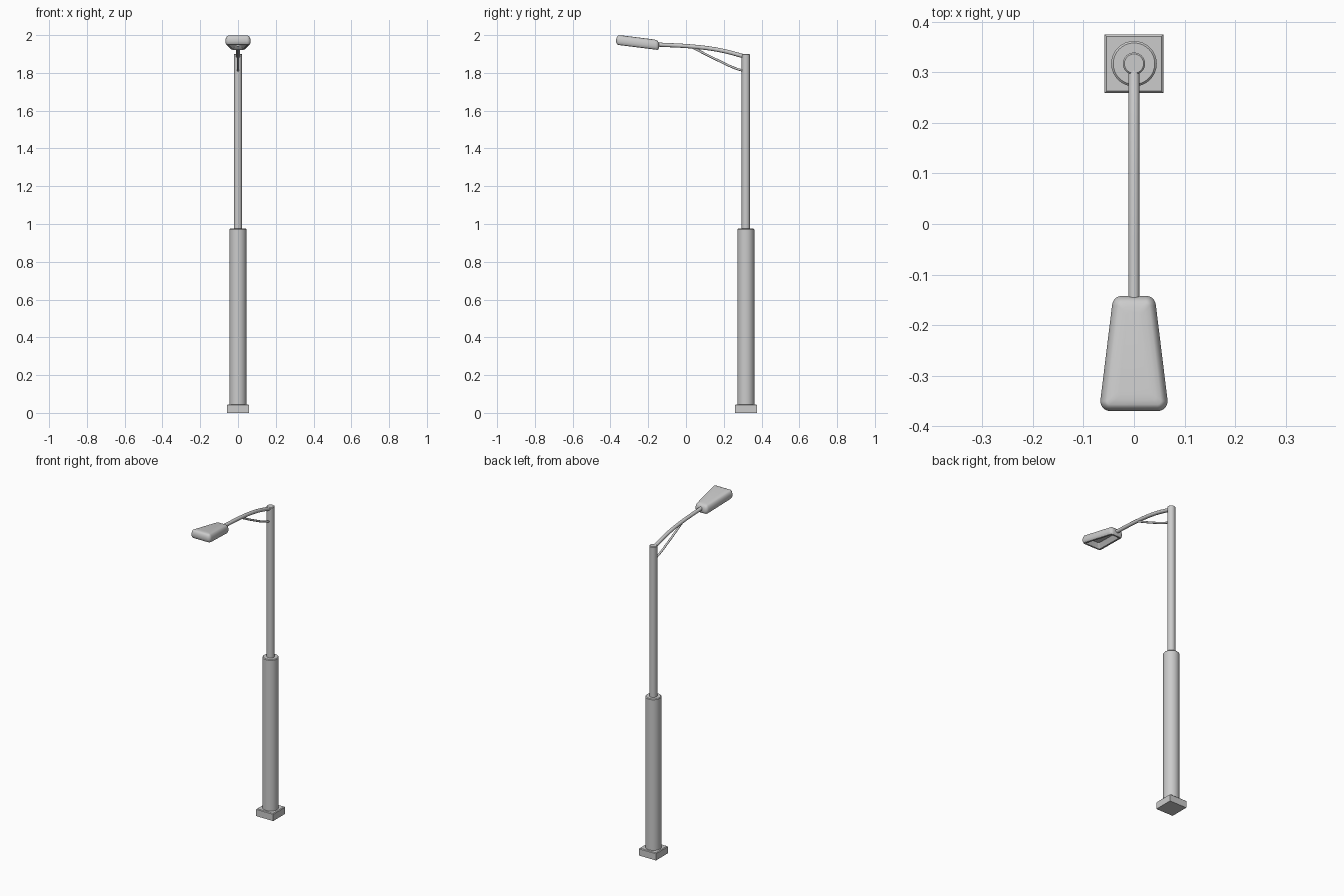
import bpy, bmesh, math

if "Cube" in bpy.data.objects:
    bpy.data.objects.remove(bpy.data.objects["Cube"])

POLE_Y = 0.317


def make_object(name, bm, smooth=True):
    bmesh.ops.recalc_face_normals(bm, faces=bm.faces)
    mesh = bpy.data.meshes.new(name)
    bm.to_mesh(mesh)
    bm.free()
    ob = bpy.data.objects.new(name, mesh)
    bpy.context.collection.objects.link(ob)
    bpy.ops.object.select_all(action='DESELECT')
    ob.select_set(True)
    bpy.context.view_layer.objects.active = ob
    if smooth:
        bpy.ops.object.shade_smooth_by_angle(angle=math.radians(35))
    return ob


def skin(name, loops, smooth=True):
    """Bridge a stack of equal-length point loops and cap both ends."""
    bm = bmesh.new()
    rings = [[bm.verts.new(p) for p in loop] for loop in loops]
    n = len(rings[0])
    for a, b in zip(rings, rings[1:]):
        for i in range(n):
            j = (i + 1) % n
            bm.faces.new((a[i], a[j], b[j], b[i]))
    bm.faces.new(rings[0])
    bm.faces.new(rings[-1])
    return make_object(name, bm, smooth)


def column(name, profile, sides=32):
    """Turned post from (radius, height) pairs."""
    angles = [2 * math.pi * i / sides for i in range(sides)]
    return skin(name, [[(r * math.cos(a), POLE_Y + r * math.sin(a), z)
                        for a in angles] for r, z in profile])


def tube(name, path, radius):
    """Round bar along a smooth path of (y, z) points."""
    cu = bpy.data.curves.new(name, 'CURVE')
    cu.dimensions = '3D'
    cu.bevel_depth = radius
    cu.bevel_resolution = 4
    cu.use_fill_caps = True
    sp = cu.splines.new('BEZIER')
    sp.resolution_u = 8
    sp.bezier_points.add(len(path) - 1)
    for bp, (y, z) in zip(sp.bezier_points, path):
        bp.co = (0, y, z)
        bp.handle_left_type = bp.handle_right_type = 'AUTO'
    ob = bpy.data.objects.new(name, cu)
    bpy.context.collection.objects.link(ob)
    bpy.ops.object.select_all(action='DESELECT')
    ob.select_set(True)
    bpy.context.view_layer.objects.active = ob
    bpy.ops.object.convert(target='MESH')
    bpy.ops.object.shade_smooth_by_angle(angle=math.radians(35))


def head_loop(inset, t):
    """Rounded trapezoid outline of the lamp head, tilted up to the front."""
    front, back = -0.37, -0.142
    r = max(0.02 - inset, 0.007)
    pts = []
    for sx, sy, start in ((1, 1, 0), (-1, 1, 90), (-1, -1, 180), (1, -1, 270)):
        cy = back - inset - r if sy > 0 else front + inset + r
        f = (back - cy) / (back - front)
        cx = sx * (0.041 + 0.028 * f - inset - r)
        for k in range(6):
            a = math.radians(start + 18 * k)
            x, y = cx + r * math.cos(a), cy + r * math.sin(a)
            pts.append((x, y, 1.935 + t - 0.125 * (y + 0.257)))
    return pts


# Square foot with a chamfered top
def square(h, z):
    return [(sx * h, POLE_Y + sy * h, z)
            for sx, sy in ((1, 1), (-1, 1), (-1, -1), (1, -1))]


skin("base_plate", [square(0.058, 0), square(0.058, 0.041), square(0.054, 0.045)], False)

# Stepped pole
column("lower_pole", [(0.045, 0.04), (0.045, 0.971), (0.041, 0.975)])
column("upper_pole", [(0.022, 0.96), (0.022, 1.897), (0.019, 1.90)])

# Curved arm and its brace
tube("arm", [(0.303, 1.889), (0.19, 1.918), (0.06, 1.937), (-0.17, 1.951)], 0.011)
tube("arm_brace", [(0.31, 1.810), (0.265, 1.823), (0.17, 1.866), (0.035, 1.934)], 0.006)

# Lamp head: recessed underside, soft sides, slightly domed top
skin("lamp_head", [head_loop(i, t) for i, t in (
    (0.032, 0.030), (0.017, 0.002), (0.012, 0.0), (0.006, 0.002), (0.001, 0.010),
    (0.0, 0.018), (0.0, 0.028), (0.003, 0.039), (0.008, 0.047),
    (0.013, 0.050), (0.022, 0.052), (0.032, 0.053))])
